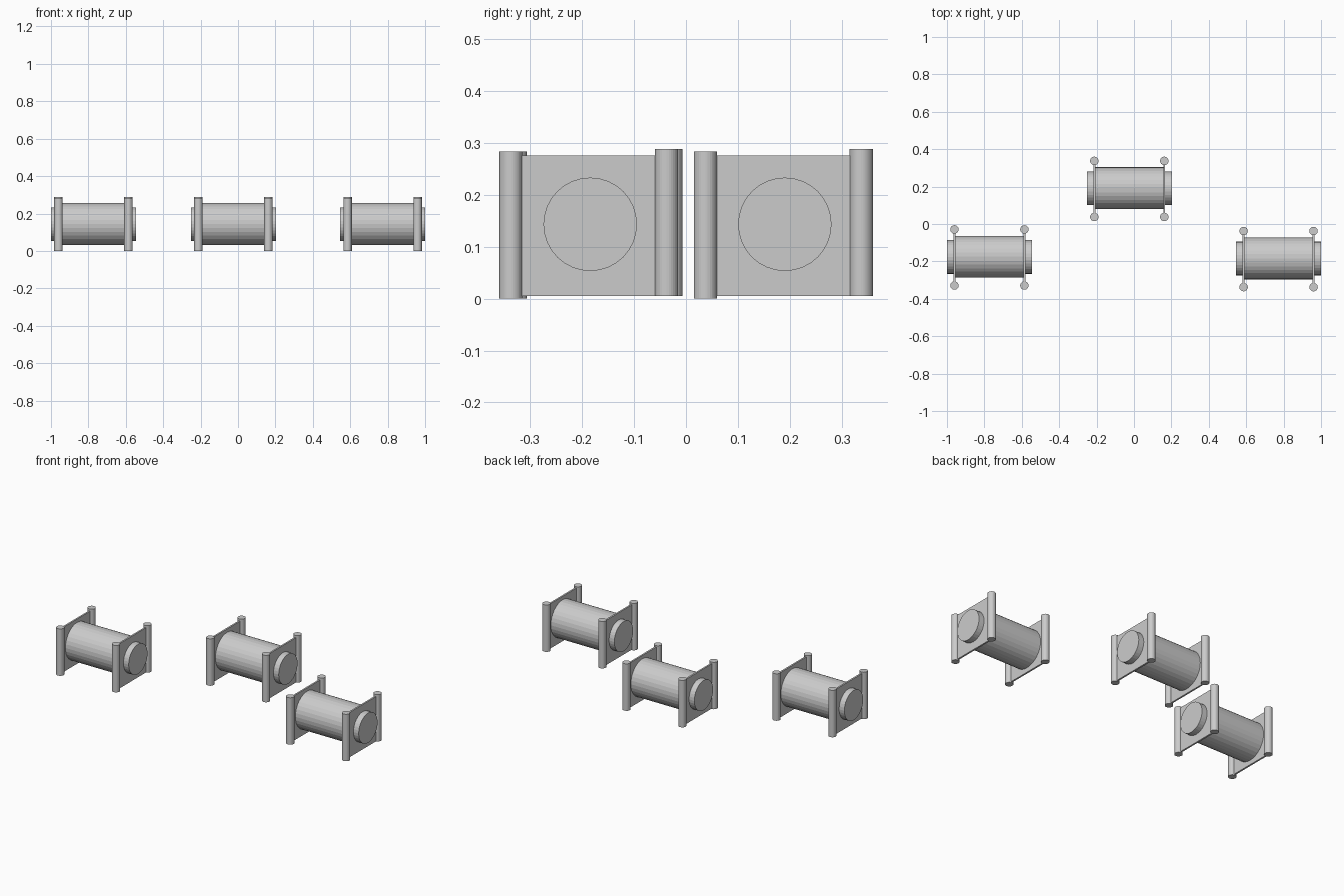
import bpy
from math import pi

if "Cube" in bpy.data.objects:
    bpy.data.objects.remove(bpy.data.objects["Cube"])


def cylinder(name, radius, length, loc, along_x=False):
    rot = (0, pi / 2, 0) if along_x else (0, 0, 0)
    bpy.ops.mesh.primitive_cylinder_add(vertices=32, radius=radius, depth=length,
                                        location=loc, rotation=rot)
    bpy.context.object.name = name


def box(name, size, loc):
    bpy.ops.mesh.primitive_cube_add(size=1, location=loc)
    ob = bpy.context.object
    ob.name = name
    ob.scale = size
    bpy.ops.object.transform_apply(location=False, rotation=False, scale=True)


def drum_unit(label, cx, cy):
    # main drum between the two end plates
    cylinder(f"{label}_drum", 0.112, 0.374, (cx, cy + 0.004, 0.144), True)
    for side, sx in (("left", -1), ("right", 1)):
        x = cx + sx * 0.187
        # end plate and protruding hub
        box(f"{label}_{side}_end_plate", (0.01, 0.28, 0.271), (x, cy + 0.002, 0.1405))
        cylinder(f"{label}_{side}_hub", 0.09, 0.04, (cx + sx * 0.207, cy + 0.003, 0.1435), True)
        # upright posts, the back one sits slightly higher
        cylinder(f"{label}_{side}_front_post", 0.0225, 0.284, (x, cy - 0.15, 0.142))
        cylinder(f"{label}_{side}_back_post", 0.0225, 0.284, (x, cy + 0.15, 0.147))


# three identical units
drum_unit("left_unit", -0.773, -0.179)
drum_unit("middle_unit", -0.025, 0.1875)
drum_unit("right_unit", 0.773, -0.1875)
